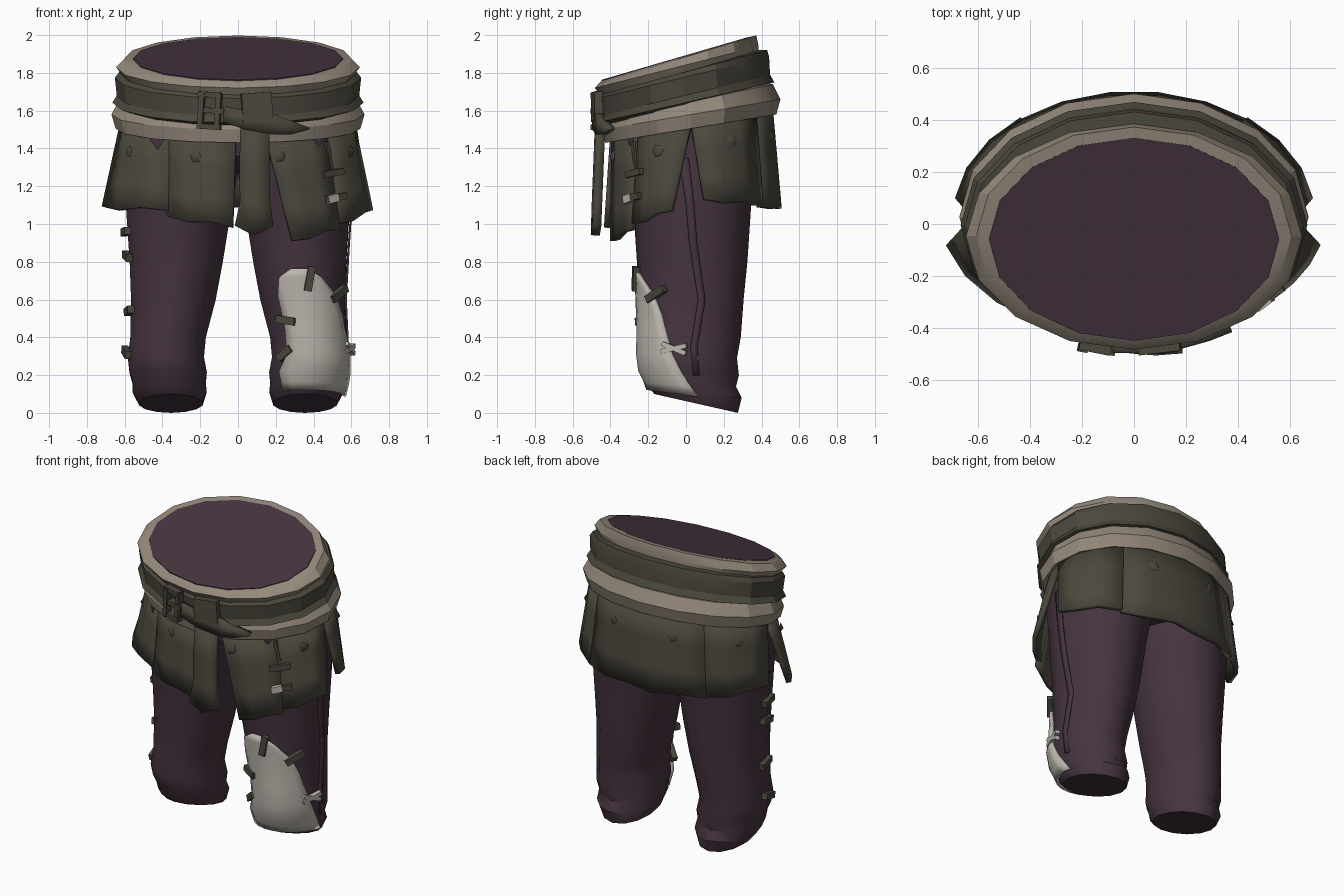
import bpy, bmesh
from math import sin, cos, radians, pi
from mathutils import Vector, Matrix

if "Cube" in bpy.data.objects:
    bpy.data.objects.remove(bpy.data.objects["Cube"])


def material(name, rgb):
    m = bpy.data.materials.new(name)
    m.use_nodes = True
    m.diffuse_color = (*rgb, 1)
    m.node_tree.nodes["Principled BSDF"].inputs["Base Color"].default_value = (*rgb, 1)
    return m


PURPLE = material("plum cloth", (.061, .034, .051))
OLIVE = material("dark leather", (.07, .064, .046))
BEIGE = material("tan cloth", (.30, .25, .20))
PALE = material("pale patch", (.50, .47, .42))


def make(name, verts, faces, mat, thick=0, offset=1, angle=35):
    me = bpy.data.meshes.new(name)
    me.from_pydata([tuple(v) for v in verts], [], faces)
    bm = bmesh.new()
    bm.from_mesh(me)
    bmesh.ops.recalc_face_normals(bm, faces=bm.faces)
    bm.to_mesh(me)
    bm.free()
    me.materials.append(mat)
    ob = bpy.data.objects.new(name, me)
    bpy.context.collection.objects.link(ob)
    if thick:
        s = ob.modifiers.new("thickness", 'SOLIDIFY')
        s.thickness, s.offset = thick, offset
    bpy.ops.object.select_all(action='DESELECT')
    ob.select_set(True)
    bpy.context.view_layer.objects.active = ob
    bpy.ops.object.shade_smooth_by_angle(angle=radians(angle))
    return ob


def ring_point(level, deg, out=0):
    """Point on a tilted oval; 0 degrees is the front, 90 is +x."""
    cx, rx, yf, yb, zf, zb = level
    a = radians(deg)
    return Vector((cx + (rx + out) * sin(a),
                   (yf + yb) / 2 - ((yb - yf) / 2 + out) * cos(a),
                   (zf + zb) / 2 - (zb - zf) / 2 * cos(a)))


def mix(p, q, t):
    return tuple(u + (v - u) * t for u, v in zip(p, q))


def loft(name, levels, mat, n=16, caps=False, angle=35):
    verts = [ring_point(l, 360 * i / n) for l in levels for i in range(n)]
    faces = [(r * n + i, r * n + (i + 1) % n, (r + 1) * n + (i + 1) % n, (r + 1) * n + i)
             for r in range(len(levels) - 1) for i in range(n)]
    if caps:
        faces += [tuple(range(n)), tuple(range(len(verts) - n, len(verts)))]
    return make(name, verts, faces, mat, angle=angle)


def grid(name, rows, mat, thick, offset=0, angle=35):
    n = len(rows[0])
    faces = [(r * n + i, r * n + i + 1, (r + 1) * n + i + 1, (r + 1) * n + i)
             for r in range(len(rows) - 1) for i in range(n - 1)]
    return make(name, [p for r in rows for p in r], faces, mat, thick, offset, angle)


def block(name, pos, normal, size, roll, mat):
    """Small box lying on a surface: size is length, width, height."""
    z = Vector(normal).normalized()
    x = Vector((0, 0, 1)).cross(z).normalized()
    m = Matrix((x, z.cross(x), z)).transposed() @ Matrix.Rotation(radians(roll), 3, 'Z')
    corners = [Vector(pos) + m @ Vector((i * size[0] / 2, j * size[1] / 2, k * size[2] / 2))
               for k in (-1, 1) for i, j in ((-1, -1), (1, -1), (1, 1), (-1, 1))]
    faces = [(0, 1, 2, 3), (4, 5, 6, 7)] + [(i, (i + 1) % 4, (i + 1) % 4 + 4, i + 4) for i in range(4)]
    return make(name, corners, faces, mat)


# Waist and hips
loft("hips", [(0, .32, -.20, .28, 1.27, 1.27), (0, .58, -.35, .41, 1.36, 1.40),
              (0, .585, -.37, .42, 1.46, 1.6), (0, .59, -.43, .37, 1.68, 1.85),
              (0, .556, -.448, .33, 1.763, 1.99)], PURPLE, caps=True)
loft("waistband", [(0, .55, -.442, .325, 1.761, 1.988), (0, .605, -.462, .372, 1.745, 1.998),
                   (0, .645, -.482, .385, 1.72, 1.94), (0, .61, -.45, .38, 1.675, 1.89),
                   (0, .57, -.42, .35, 1.675, 1.89)], BEIGE, angle=25)
loft("belt", [(0, .59, -.42, .38, 1.685, 1.92), (0, .63, -.455, .43, 1.685, 1.92),
              (0, .652, -.47, .44, 1.665, 1.885), (0, .642, -.46, .445, 1.57, 1.79),
              (0, .665, -.475, .468, 1.535, 1.75), (0, .60, -.42, .40, 1.515, 1.735)], OLIVE, angle=25)
loft("lower_sash", [(0, .60, -.40, .41, 1.58, 1.75), (0, .635, -.43, .46, 1.55, 1.74),
                    (0, .67, -.445, .50, 1.50, 1.66), (0, .648, -.428, .478, 1.43, 1.58),
                    (0, .58, -.365, .42, 1.45, 1.59)], BEIGE, angle=25)

# Skirt panels: top angles, bottom angles, bottom heights at both ends, offset
SKIRT_TOP = (0, .606, -.388, .45, 1.455, 1.605)


def skirt_point(a_top, a_low, z_low, t, out=0):
    flare = .725 if cos(radians(a_low)) > 0 else .672
    p = ring_point(SKIRT_TOP, a_top, out)
    q = ring_point((0, flare, -.42, .495, z_low, z_low), a_low, out)
    return p.lerp(q, t)


PANELS = [("front_right_outer_panel", (-89.5, -36), (-76, -30), (1.09, 1.07), .006),
          ("front_right_inner_panel", (-37, -1), (-31, -2), (1.04, .98), 0),
          ("front_left_inner_panel", (14, 49), (23, 47), (.91, .97), .006),
          ("front_left_outer_panel", (48, 89.5), (46, 76), (1.0, 1.07), 0),
          ("back_left_panel", (89.5, 141), (97, 141), (1.13, 1.10), .006),
          ("back_middle_panel", (140, 220), (140, 220), (1.09, 1.09), 0),
          ("back_right_panel", (219, 270.5), (219, 263), (1.10, 1.13), .006)]
for name, top, low, zs, out in PANELS:
    cols = max(3, round((top[1] - top[0]) / 16))
    rows = []
    for t in (0, .35, .7, 1):
        row = []
        for i in range(cols + 1):
            u = i / cols
            jag = .01 * (-1) ** i if 0 < i < cols else 0
            row.append(skirt_point(top[0] + (top[1] - top[0]) * u, low[0] + (low[1] - low[0]) * u,
                                   zs[0] + (zs[1] - zs[0]) * u + jag, t, out))
        rows.append(row)
    grid(name, rows, OLIVE, .03, angle=25)

# Studs along the top of the skirt
for i, a in enumerate((-62, -20, 20, 66, 118, 160, 200, 242)):
    p = skirt_point(a, a, 1.05, .25, .016)
    c = Vector((sin(radians(a)), -cos(radians(a)), 0))
    x = Vector((-c.y, c.x, 0))
    hexa = [p + .033 * (x * cos(k * pi / 3) + Vector((0, 0, sin(k * pi / 3)))) for k in range(6)]
    make(f"stud_{i + 1}", hexa + [p + c * .02], [(k, (k + 1) % 6, 6) for k in range(6)], OLIVE, angle=60)

# Seam ties on the front left panels
for i, t in enumerate((.42, .68)):
    block(f"skirt_tie_{i + 1}", skirt_point(49, 46.5, .98, t, .02), (.6, -.8, 0), (.13, .035, .035), 8, OLIVE)
block("pale_tie_end", skirt_point(46, 43.5, .98, .69, .026), (.6, -.8, 0), (.065, .042, .035), 12, PALE)
block("skirt_seam", skirt_point(48.5, 46, .98, .28, .018), (.6, -.8, 0), (.018, .2, .02), 12, OLIVE)

# Belt buckle, keeper, tongue and hanging end
for name, x, z, w, h in (("left", -.195, 1.60, .028, .19), ("right", -.105, 1.605, .028, .17),
                         ("top", -.15, 1.685, .12, .028), ("bottom", -.15, 1.515, .12, .028),
                         ("prong", -.13, 1.60, .12, .028)):
    block("buckle_" + name, (x, -.485 - .2 * x * x + .12 * abs(x), z), (-.2, -1, 0), (w, h, .045), -4, OLIVE)
block("belt_keeper", (.10, -.472, 1.62), (.12, -1, 0), (.16, .15, .045), 4, OLIVE)


def belt_front(x, z):
    return Vector((x, -.478 + .6 * x * x, z))


TONGUE = [(-.08, 1.54, 1.625), (.04, 1.50, 1.60), (.18, 1.475, 1.585), (.28, 1.475, 1.545), (.37, 1.50, 1.51)]
grid("belt_tongue", [[belt_front(x, lo), belt_front(x, hi)] for x, lo, hi in TONGUE], OLIVE, .04)
STRAP = [(1.53, .015, .165, 0), (1.3, .01, .165, .01), (1.12, .012, .168, .01), (.99, -.015, .185, .05)]
grid("hanging_strap", [[(lo, -.452 - .04 * (1.5 - z), z), ((lo + hi) / 2, -.46 - .04 * (1.5 - z), z - dip),
                        (hi, -.452 - .04 * (1.5 - z), z)] for z, lo, hi, dip in STRAP], OLIVE, .048, angle=25)

# Trouser legs
LEG = [(.302, .285, -.34, .39, 1.46, 1.46), (.295, .305, -.32, .375, 1.28, 1.28), (.313, .288, -.28, .345, 1.1, 1.1),
       (.327, .253, -.26, .325, .8, .8), (.342, .23, -.245, .305, .6, .6), (.37, .205, -.24, .29, .4, .4),
       (.382, .207, -.245, .27, .3, .29), (.37, .21, -.235, .28, .23, .20), (.365, .2, -.21, .265, .19, .14),
       (.362, .2, -.2, .295, .14, .08), (.355, .172, -.168, .275, .10, .0)]
for side, s in (("left", 1), ("right", -1)):
    loft(side + "_leg", [(s * l[0], *l[1:]) for l in LEG], PURPLE, 14, True)


def leg_point(z, deg, out=0, s=1):
    mids = [(l[4] + l[5]) / 2 for l in LEG]
    i = next(k for k in range(len(LEG) - 1) if mids[k + 1] <= z)
    level = mix(LEG[i], LEG[i + 1], (mids[i] - z) / (mids[i] - mids[i + 1]))
    p = ring_point(level, deg, out)
    return Vector((s * p.x, p.y, p.z))


# Side seam on the left leg
SEAM = [(1.35, 84), (1.1, 88), (.9, 91), (.6, 101), (.35, 95), (.2, 97)]
grid("leg_seam", [[leg_point(z, a + d, .001) for d in (-4, 0, 4)] for z, a in SEAM], PURPLE, .01)

# Knee patch wrapped on the left leg: height, start angle, end angle
PATCH = [(.765, -10, 8), (.72, -26, 24), (.62, -31, 46), (.52, -30, 56), (.44, -30, 61),
         (.31, -32, 71), (.21, -42, 80), (.14, -38, 87), (.09, -36, 92)]
grid("knee_patch", [[leg_point(z, a + (b - a) * i / 8, .01) for i in range(9)] for z, a, b in PATCH],
     PALE, .024)

# Thread ties on both legs: side, height, angle, roll, length
TIES = [(1, .71, 10, 80, .13), (1, .63, 50, 28, .13), (1, .49, -26, -8, .11), (1, .31, -36, 35, .1),
        (-1, .96, 80, 5, .12), (-1, .83, 80, -10, .12), (-1, .54, 80, 8, .12), (-1, .32, 80, -15, .12)]
for i, (s, z, a, roll, length) in enumerate(TIES):
    n = (s * sin(radians(a)), -cos(radians(a)), 0)
    block(f"leg_tie_{i + 1}", leg_point(z, a, .018 if s > 0 else .008, s), n, (length, .04, .035), roll, OLIVE)
for roll in (12, -22):
    block("pale_tie", leg_point(.34, 73, .015), (1, -.3, 0), (.14, .025, .03), roll, PALE)
